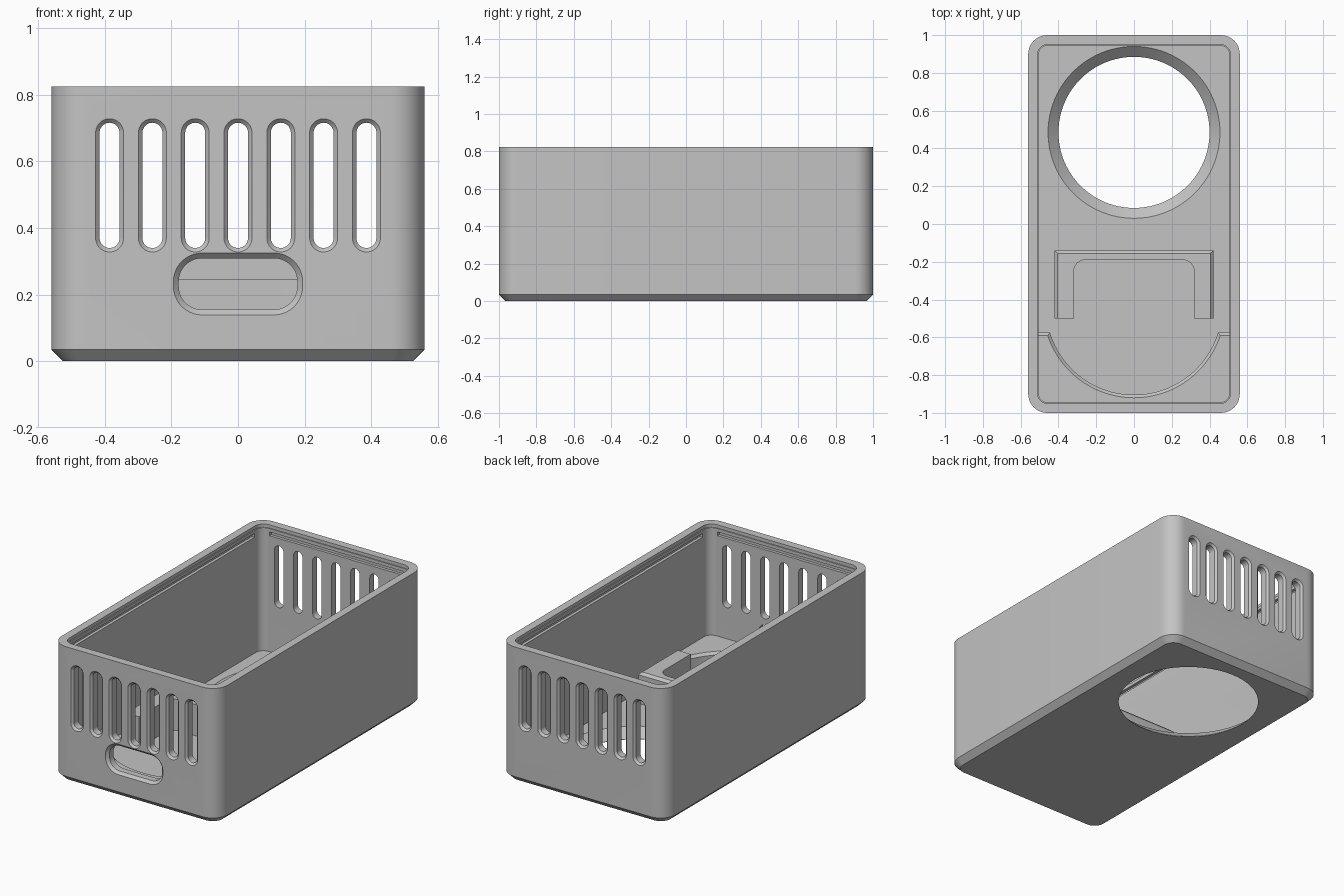
import bpy, bmesh, math

cube = bpy.data.objects.get("Cube")
if cube:
    bpy.data.objects.remove(cube, do_unlink=True)

grey = bpy.data.materials.new("plain grey")
grey.use_nodes = True
COLOUR = (0.55, 0.55, 0.55, 1)
grey.diffuse_color = COLOUR
grey.node_tree.nodes["Principled BSDF"].inputs["Base Color"].default_value = COLOUR


def rounded(w, h, r, cx=0, cy=0, seg=10):
    """Rounded rectangle outline from half sizes and a corner radius."""
    pts = []
    for k, (sx, sy) in enumerate(((1, 1), (-1, 1), (-1, -1), (1, -1))):
        for i in range(seg + 1):
            a = (k + i / seg) * math.pi / 2
            pts.append((cx + sx * (w - r) + r * math.cos(a),
                        cy + sy * (h - r) + r * math.sin(a)))
    return pts


def rect(x0, x1, y0, y1):
    return [(x0, y0), (x1, y0), (x1, y1), (x0, y1)]


def upright(u, v, d):
    return (u, v, d)


def facing(side):
    """Places an outline on the front (-1) or back (1) wall, depth measured from the centre."""
    return lambda u, v, d: (u, side * d, v)


def loft(name, sections, place=upright):
    """Closed solid through a list of (outline, depth)."""
    bm = bmesh.new()
    rings = [[bm.verts.new(place(u, v, d)) for u, v in pts] for pts, d in sections]
    n = len(rings[0])
    for a, b in zip(rings, rings[1:]):
        for i in range(n):
            j = (i + 1) % n
            bm.faces.new((a[i], a[j], b[j], b[i]))
    bm.faces.new(rings[0][::-1])
    bm.faces.new(rings[-1])
    bmesh.ops.remove_doubles(bm, verts=bm.verts, dist=1e-5)
    bmesh.ops.recalc_face_normals(bm, faces=bm.faces)
    mesh = bpy.data.meshes.new(name)
    bm.to_mesh(mesh)
    bm.free()
    mesh.materials.append(grey)
    obj = bpy.data.objects.new(name, mesh)
    bpy.context.collection.objects.link(obj)
    return obj


def activate(obj):
    bpy.ops.object.select_all(action='DESELECT')
    obj.select_set(True)
    bpy.context.view_layer.objects.active = obj


def cut(target, cutter):
    cutter.hide_render = True
    mod = target.modifiers.new("cut", 'BOOLEAN')
    mod.operation = 'DIFFERENCE'
    mod.solver = 'EXACT'
    mod.object = cutter
    activate(target)
    bpy.ops.object.modifier_apply(modifier=mod.name)
    bpy.data.objects.remove(cutter, do_unlink=True)


# Outer case with chamfered base
W, L, H, CH = 0.56, 1.0, 0.825, 0.035
FLOOR = 0.055
case = loft("case", [(rounded(W - CH, L - CH, 0.1 - CH), 0),
                     (rounded(W, L, 0.1), CH),
                     (rounded(W, L, 0.1), H)])

# Inside cavity with a fine lid step at the rim
inner = rounded(0.505, 0.945, 0.05)
step = rounded(0.511, 0.951, 0.056)
cut(case, loft("cavity", [(inner, FLOOR), (inner, 0.805), (step, 0.805), (step, 0.9)]))

# Snap grooves below the rim
for s in (-1, 1):
    for outline in (rect(s * 0.49, s * 0.523, -0.88, 0.88),
                    rect(-0.45, 0.45, s * 0.93, s * 0.963)):
        cut(case, loft("groove", [(outline, 0.762), (outline, 0.785)]))

# Round opening in the floor, flared upward
def circle(r):
    return rounded(r, r, r, 0, 0.485, 24)

cut(case, loft("floor_opening", [(circle(0.38), -0.02), (circle(0.4), 0),
                                 (circle(0.4), 0.002), (circle(0.455), FLOOR),
                                 (circle(0.46), FLOOR + 0.005)]))


def wall_opening(side, cx, cz, w, h, r, bevel):
    """Rounded through hole with a chamfer on the outside."""
    def grown(e):
        return rounded(w + e, h + e, r + e, cx, cz)
    cut(case, loft("opening", [(grown(2 * bevel), L + bevel), (grown(0), L - bevel),
                               (grown(0), 0.9)], facing(side)))


# Vent slots in both ends, cable port in the front
for side in (-1, 1):
    for k in range(-3, 4):
        wall_opening(side, k * 0.1285, 0.528, 0.03, 0.188, 0.03, 0.012)
wall_opening(-1, 0, 0.232, 0.178, 0.077, 0.07, 0.016)


# Raised front ledge with a curved, chamfered edge
def ledge_outline(r, y):
    cy = -0.439
    a = math.asin((cy - y) / r)
    arc = [math.pi + a + (math.pi - 2 * a) * i / 48 for i in range(49)]
    return ([(-0.52, y)] + [(r * math.cos(t), cy + r * math.sin(t)) for t in arc]
            + [(0.52, y), (0.52, -0.96), (-0.52, -0.96)])


ledge = loft("front_ledge", [(ledge_outline(0.465, -0.575), 0.04),
                             (ledge_outline(0.465, -0.575), 0.135),
                             (ledge_outline(0.481, -0.59), 0.15)])

# U-shaped bracket open to the front
bracket = loft("bracket", [(rect(-0.42, 0.42, -0.5, -0.14), 0.04),
                           (rect(-0.42, 0.42, -0.5, -0.14), 0.23),
                           (rect(-0.405, 0.405, -0.5, -0.155), 0.245)])
pocket = rounded(0.318, 0.3, 0.06, 0, -0.49)
cut(bracket, loft("pocket", [(pocket, 0), (pocket, 0.3)]))

for part in (case, ledge, bracket):
    activate(part)
    bpy.ops.object.shade_smooth_by_angle(angle=math.radians(30))
